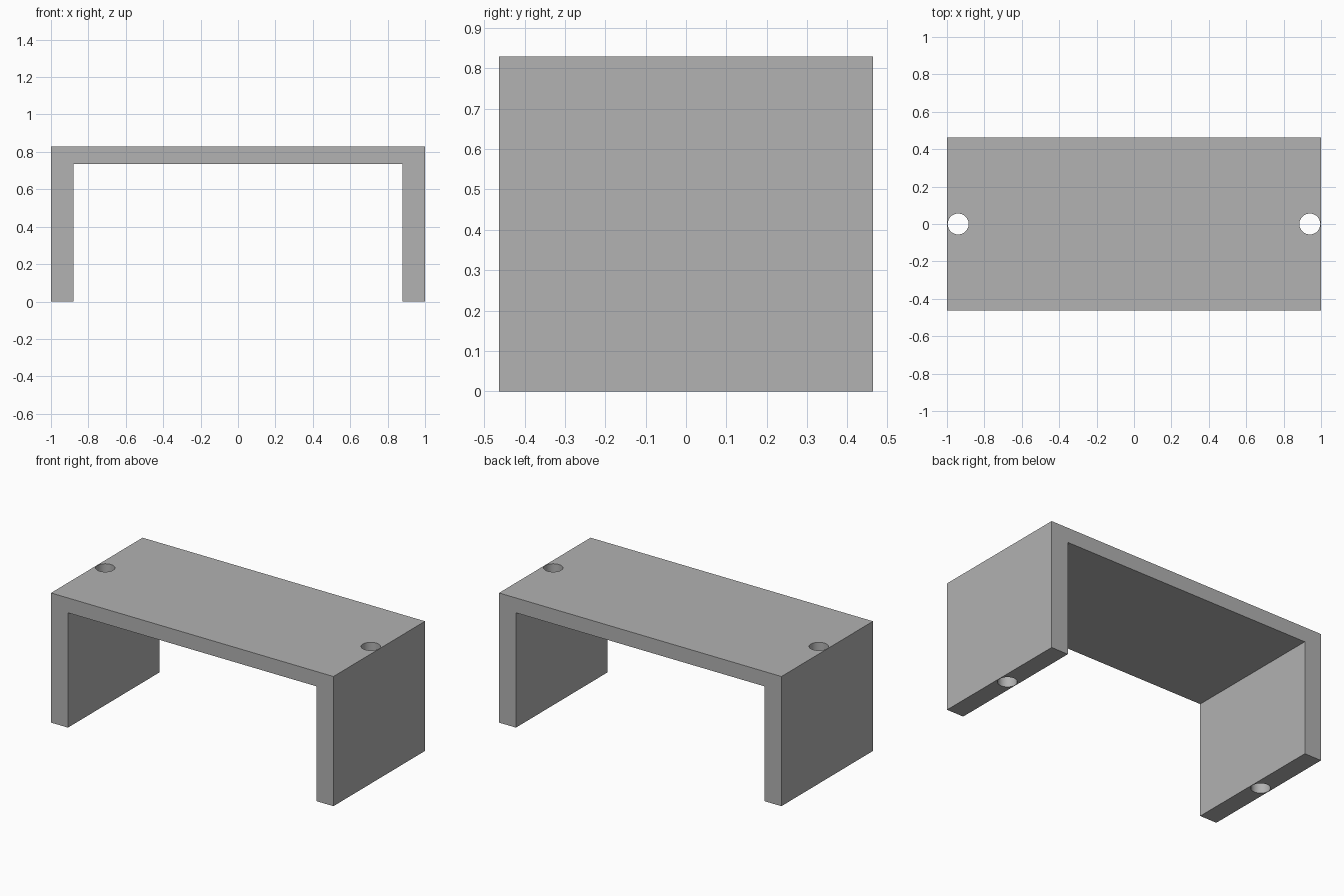
import bpy
import bmesh

cube = bpy.data.objects.get("Cube")
if cube:
    bpy.data.objects.remove(cube, do_unlink=True)

HALF_X, HALF_Y, HEIGHT = 1.0, 0.463, 0.83
LEG, UNDERSIDE = 0.12, 0.735
HOLE_X, HOLE_R = 0.94, 0.056

# Plain grey finish
grey = bpy.data.materials.new("plain grey")
grey.use_nodes = True
colour = (0.445, 0.445, 0.445, 1)
grey.diffuse_color = colour
grey.node_tree.nodes["Principled BSDF"].inputs["Base Color"].default_value = colour


def make_object(name, bm):
    bmesh.ops.recalc_face_normals(bm, faces=bm.faces)
    mesh = bpy.data.meshes.new(name)
    bm.to_mesh(mesh)
    bm.free()
    mesh.materials.append(grey)
    obj = bpy.data.objects.new(name, mesh)
    bpy.context.collection.objects.link(obj)
    return obj


# Bridge: one U-shaped profile extruded from front to back
inner = HALF_X - LEG
half = [(inner, UNDERSIDE), (inner, 0), (HALF_X, 0), (HALF_X, HEIGHT)]
profile = half + [(-x, z) for x, z in reversed(half)]
bm = bmesh.new()
face = bm.faces.new([bm.verts.new((x, -HALF_Y, z)) for x, z in profile])
sweep = bmesh.ops.extrude_face_region(bm, geom=[face], use_keep_orig=True)
moved = [v for v in sweep["geom"] if isinstance(v, bmesh.types.BMVert)]
bmesh.ops.translate(bm, verts=moved, vec=(0, 2 * HALF_Y, 0))
bridge = make_object("bridge_bracket", bm)

# Bolt holes running the full height of both legs
for side, x in (("left", HOLE_X), ("right", -HOLE_X)):
    bm = bmesh.new()
    bmesh.ops.create_cone(bm, cap_ends=True, segments=48, radius1=HOLE_R,
                          radius2=HOLE_R, depth=HEIGHT + 0.2)
    bmesh.ops.translate(bm, verts=bm.verts, vec=(x, 0, HEIGHT / 2))
    cutter = make_object(side + "_hole_cutter", bm)
    cutter.hide_render = True
    cutter.hide_set(True)
    cut = bridge.modifiers.new(side + "_hole", "BOOLEAN")
    cut.operation = "DIFFERENCE"
    cut.solver = "EXACT"
    cut.object = cutter

# Bake the holes, then drop the cutters
bpy.context.view_layer.objects.active = bridge
bridge.select_set(True)
for mod in list(bridge.modifiers):
    cutter = mod.object
    bpy.ops.object.modifier_apply(modifier=mod.name)
    bpy.data.objects.remove(cutter, do_unlink=True)

# Round hole walls, crisp outer edges
bpy.ops.object.shade_smooth_by_angle()
